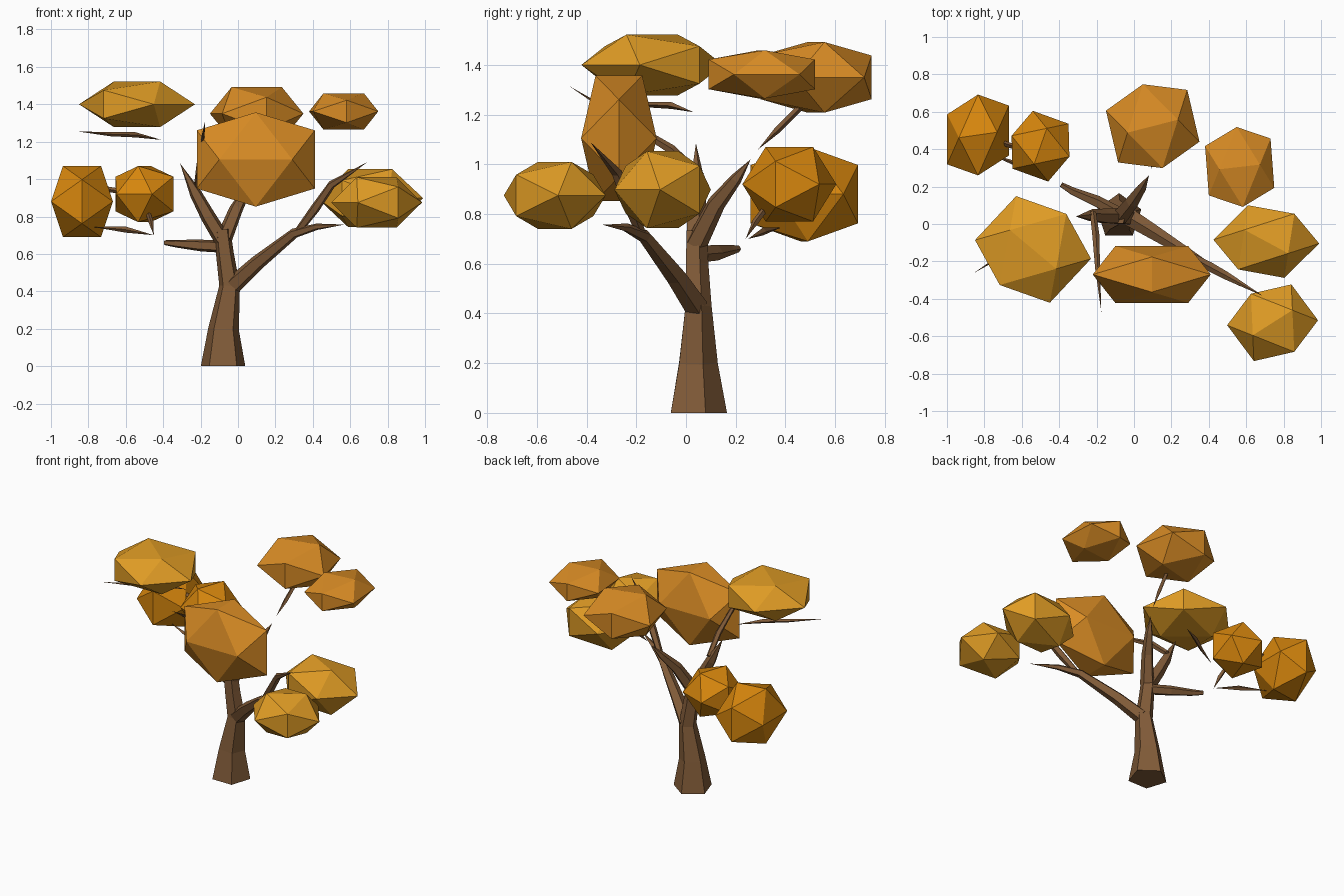
import bpy, bmesh, math
from mathutils import Vector

if "Cube" in bpy.data.objects:
    bpy.data.objects.remove(bpy.data.objects["Cube"])

PHI = (1 + 5 ** 0.5) / 2


def material(name, color):
    m = bpy.data.materials.new(name)
    m.diffuse_color = (*color, 1)
    m.use_nodes = True
    m.node_tree.nodes["Principled BSDF"].inputs["Base Color"].default_value = m.diffuse_color
    return m


def finish(name, bm, mat):
    bmesh.ops.recalc_face_normals(bm, faces=bm.faces)
    mesh = bpy.data.meshes.new(name)
    bm.to_mesh(mesh)
    bm.free()
    mesh.materials.append(mat)
    ob = bpy.data.objects.new(name, mesh)
    bpy.context.collection.objects.link(ob)
    return ob


def leaf_clump(name, center, p, r, hz, mat):
    """Stretched icosahedron; p and r are two equator corners, hz the half height."""
    p, r = Vector((*p, 0)), Vector((*r, 0))
    e1, e2, e3 = (p + r) / 2, (p - r) / (2 * PHI), Vector((0, 0, hz / PHI))
    bm = bmesh.new()
    for s in (-1, 1):
        for t in (-PHI, PHI):
            for a, b, c in ((s, t, 0), (0, s, t), (t, 0, s)):
                bm.verts.new(Vector(center) + a * e1 + b * e2 + c * e3)
    bmesh.ops.convex_hull(bm, input=bm.verts)
    return finish(name, bm, mat)


def limb(name, path, mat, sides=5):
    """Faceted tube through (x, y, z, radius) points; radius 0 makes a pointed end."""
    pts = [Vector(q[:3]) for q in path]
    bm = bmesh.new()
    rings = []
    for i, q in enumerate(path):
        if q[3] == 0:
            rings.append([bm.verts.new(pts[i])] * sides)
            continue
        d = (pts[min(i + 1, len(pts) - 1)] - pts[max(i - 1, 0)]).normalized()
        if q[2] == 0:
            d = Vector((0, 0, 1))
        u = Vector((0, 1, 0)) - d * d.y
        if u.length < 0.3:
            u = Vector((1, 0, 0)) - d * d.x
        u.normalize()
        v = d.cross(u)
        rings.append([bm.verts.new(pts[i] + q[3] * (
            u * math.cos(math.tau * k / sides) + v * math.sin(math.tau * k / sides)))
            for k in range(sides)])
    for lo, hi in zip(rings, rings[1:]):
        for k in range(sides):
            n = (k + 1) % sides
            quad = list(dict.fromkeys((lo[k], lo[n], hi[n], hi[k])))
            bm.faces.new(quad)
    for ring in (rings[0], rings[-1]):
        if len(set(ring)) > 2:
            bm.faces.new(ring)
    return finish(name, bm, mat)


bark = material("bark", (0.22, 0.105, 0.04))
gold = material("gold_leaves", (0.74, 0.33, 0.018))
orange = material("orange_leaves", (0.69, 0.26, 0.018))
amber = material("amber_leaves", (0.68, 0.24, 0.004))

# Trunk and main boughs
limb("trunk", [(-.08, .04, 0, .125), (-.077, .042, .2, .086), (-.045, .045, .43, .058),
               (-.07, .04, .6, .05), (-.085, .04, .73, .046)], bark)
limb("right_bough", [(-.03, .04, .43, .05), (.1, -.04, .55, .042), (.3, -.165, .71, .028),
                     (.42, -.24, .745, .018), (.57, -.335, .757, 0)], bark)
limb("right_bough_spur", [(.32, -.18, .72, .02), (.41, -.23, .84, .026),
                          (.5, -.28, .97, .022), (.69, -.385, 1.09, 0)], bark)
limb("left_bough", [(-.075, .04, .66, .046), (-.16, .04, .8, .042), (-.225, .045, .92, .034),
                    (-.31, .04, 1.085, 0)], bark)
limb("front_bough", [(-.22, .06, .95, .018), (-.205, -.06, 1.06, .02),
                     (-.195, -.24, 1.17, .014), (-.175, -.47, 1.315, 0)], bark)
limb("back_bough", [(-.075, .04, .68, .046), (-.01, .12, .84, .038), (.045, .2, .94, .025),
                    (.08, .26, 1.02, 0)], bark)
limb("left_stub", [(-.09, .06, .64, .035), (-.2, .12, .645, .033), (-.33, .175, .655, .022),
                   (-.39, .21, .66, .014)], bark)

# Thin twigs near the leaf clumps
limb("twig_top_left", [(-.41, .03, 1.21, 0), (-.55, -.06, 1.237, .014),
                       (-.68, -.15, 1.24, .011), (-.86, -.265, 1.255, 0)], bark, 4)
limb("twig_back", [(.09, .29, 1.06, 0), (.105, .37, 1.14, .014), (.12, .47, 1.24, .013)], bark, 4)
limb("twig_low_left", [(-.45, .25, .70, 0), (-.6, .31, .73, .016), (-.78, .38, .745, 0)], bark, 4)
limb("twig_low_left_spur", [(-.45, .24, .70, 0), (-.465, .28, .77, .013),
                            (-.49, .34, .85, .012)], bark, 4)
limb("twig_between_left_clumps", [(-.6, .40, .93, .014), (-.72, .44, .95, .014)], bark, 4)

# Leaf clumps: centre, two equator corners, half height
clumps = {
    "leaves_top_left": ((-.54, -.136, 1.40), (-.09, .285), (.31, -.05), .122, gold),
    "leaves_front": ((.095, -.27, 1.105), (.195, .152), (.195, -.152), .252, orange),
    "leaves_back": ((.10, .523, 1.35), (.185, .194), (-.25, .083), .142, orange),
    "leaves_top_right": ((.565, .305, 1.362), (.165, .152), (-.185, .112), .097, orange),
    "leaves_right": ((.707, -.094, .898), (-.097, .194), (.283, -.01), .155, gold),
    "leaves_front_right": ((.741, -.528, .875), (.1, .205), (-.243, -.013), .135, gold),
    "leaves_far_left": ((-.834, .476, .88), (.165, .157), (-.165, .11), .19, amber),
    "leaves_left": ((-.50, .416, .92), (.15, .12), (.041, -.189), .15, amber),
}
for name, args in clumps.items():
    leaf_clump(name, *args)
